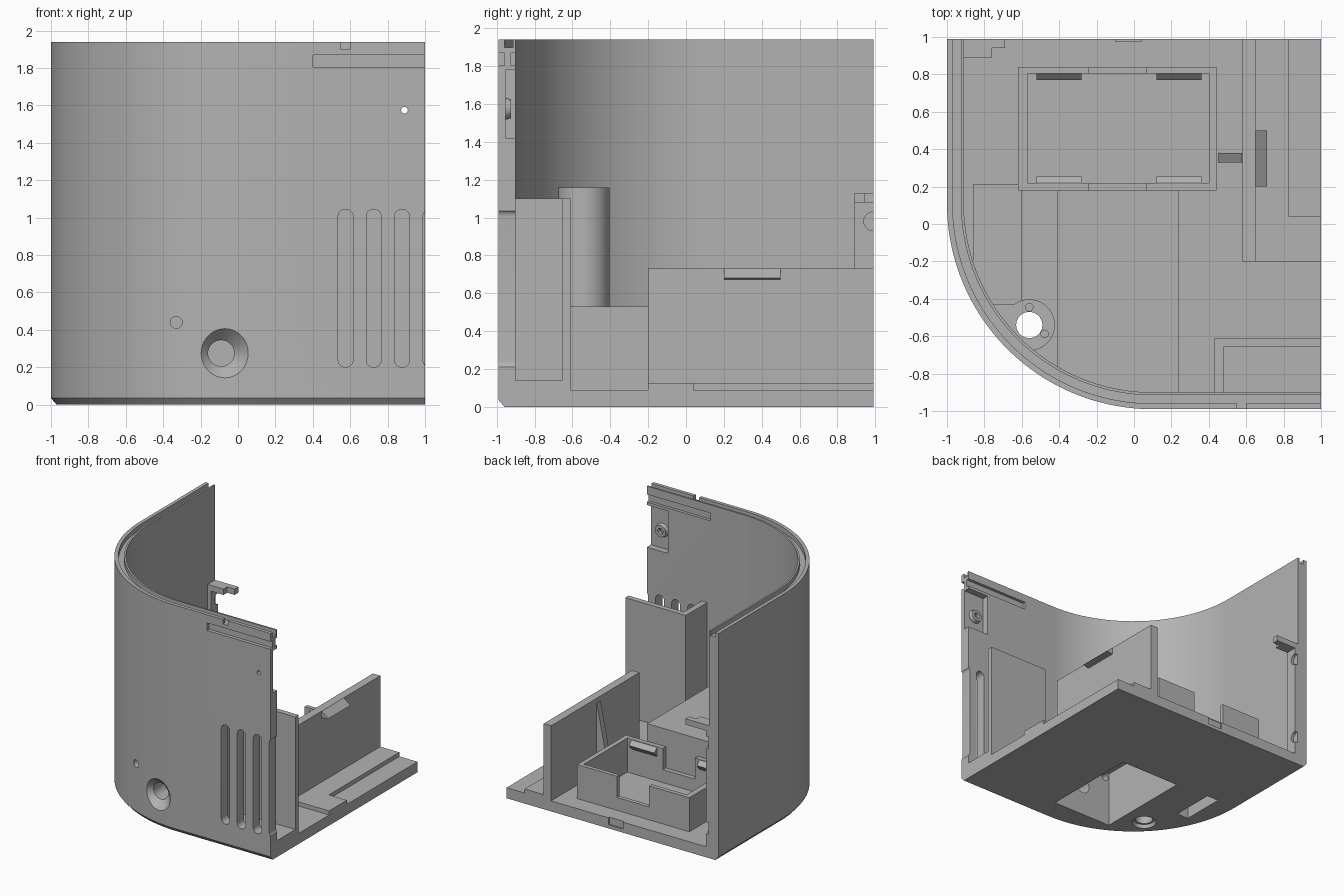
import bpy, bmesh, math
from mathutils import Vector, Matrix

old = bpy.data.objects.get("Cube")
if old:
    bpy.data.objects.remove(old, do_unlink=True)

grey = bpy.data.materials.new("plain grey")
grey.use_nodes = True
COLOUR = (0.45, 0.45, 0.45, 1)
grey.diffuse_color = COLOUR
grey.node_tree.nodes["Principled BSDF"].inputs["Base Color"].default_value = COLOUR

HEIGHT, FLOOR, BACK = 1.94, 0.09, 0.99


def finish(name, bm):
    bmesh.ops.recalc_face_normals(bm, faces=bm.faces)
    mesh = bpy.data.meshes.new(name)
    bm.to_mesh(mesh)
    bm.free()
    mesh.materials.append(grey)
    ob = bpy.data.objects.new(name, mesh)
    bpy.context.collection.objects.link(ob)
    return ob


def loft(name, rings):
    """Closed solid through rings that share a point count."""
    bm = bmesh.new()
    loops = [[bm.verts.new(p) for p in ring] for ring in rings]
    for a, b in zip(loops, loops[1:]):
        for i in range(len(a)):
            j = (i + 1) % len(a)
            bm.faces.new((a[i], a[j], b[j], b[i]))
    bm.faces.new(loops[0])
    bm.faces.new(loops[-1])
    return finish(name, bm)


def prism(name, pts, z0, z1):
    return loft(name, [[(x, y, z) for x, y in pts] for z in (z0, z1)])


def side_prism(name, pts, y0, y1):
    return loft(name, [[(x, y, z) for x, z in pts] for y in (y0, y1)])


def box(name, x0, x1, y0, y1, z0, z1):
    return prism(name, [(x0, y0), (x1, y0), (x1, y1), (x0, y1)], z0, z1)


def cone(name, a, b, r0, r1, sides=40):
    """Round bar from point a to point b."""
    a, b = Vector(a), Vector(b)
    turn = (b - a).to_track_quat("Z", "Y").to_matrix().to_4x4()
    bm = bmesh.new()
    bmesh.ops.create_cone(bm, cap_ends=True, segments=sides, radius1=r0, radius2=r1,
                          depth=(b - a).length,
                          matrix=Matrix.Translation((a + b) / 2) @ turn)
    return finish(name, bm)


def boolean(ob, tool, operation="DIFFERENCE"):
    mod = ob.modifiers.new("shape", "BOOLEAN")
    mod.operation, mod.solver, mod.object = operation, "EXACT", tool
    bpy.context.view_layer.objects.active = ob
    bpy.ops.object.modifier_apply(modifier=mod.name)
    bpy.data.objects.remove(tool, do_unlink=True)


def wall_path(inset, extra=0.0):
    """Side wall, round corner and front wall, seen from the top."""
    r = 1.1 - inset
    arc = [math.pi + math.pi / 2 * i / 48 for i in range(49)]
    return ([(-1 + inset, BACK + extra)]
            + [(0.1 + r * math.cos(t), 0.11 + r * math.sin(t)) for t in arc]
            + [(1 + extra, -0.99 + inset)])


def outline(inset, extra=0.0):
    return wall_path(inset, extra) + [(1 + extra, BACK + extra)]


def at(pts, z):
    return [(x, y, z) for x, y in pts]


def keep_inside(ob):
    boolean(ob, prism("limit", outline(0.045), 0.01, HEIGHT), "INTERSECT")


def slot(x, z0, z1, r):
    pts = [(x + r * math.cos(t), z0 + r + r * math.sin(t))
           for t in [math.pi + math.pi * i / 12 for i in range(13)]]
    pts += [(x + r * math.cos(t), z1 - r + r * math.sin(t))
            for t in [math.pi * i / 12 for i in range(13)]]
    return side_prism("slot", pts, -1.1, -0.85)


# Shell: chamfered base, curved wall, floor
shell = loft("shell", [at(outline(0.03), 0), at(outline(0), 0.035), at(outline(0), HEIGHT)])
boolean(shell, prism("hollow", outline(0.09, 0.2), FLOOR, 2.2))

# Rim groove and the small notch in its outer lip
rim = wall_path(0.03, 0.2) + wall_path(0.075, 0.2)[::-1]
boolean(shell, prism("rim groove", rim, 1.9, 2.1))
boolean(shell, box("rim notch", 0.55, 0.6, -1.1, -0.94, 1.9, 2.1))

# Rails cut into both faces of the front wall
boolean(shell, box("outer rail", 0.4, 1.2, -1.1, -0.96, 1.805, 1.87))
boolean(shell, box("inner rail", 0.4, 1.2, -0.925, -0.8, 1.805, 1.87))

# Vent slots, screw recess and pin hole
for i in range(4):
    boolean(shell, slot(0.575 + 0.151 * i, 0.2, 1.045, 0.04))
boolean(shell, box("recess", 0.8, 1.2, -0.955, -0.8, 1.42, 1.78))
boolean(shell, cone("pin hole", (0.89, -1.1, 1.575), (0.89, -0.8, 1.575), 0.018, 0.018, 16))

# Notch in the rear floor edge
boolean(shell, box("edge notch", -0.1, 0.04, 0.975, 1.1, 0.03, 0.2))

# Raised blocks on the floor
centre_block = box("centre_block", -0.41, 0.24, -0.96, 0.18, 0.06, 0.53)
side_block = box("side_block", -0.86, -0.6, -0.43, 0.21, 0.06, 0.3)
for ob in (centre_block, side_block):
    keep_inside(ob)

# Openings from below and from the front
for ob in (shell, centre_block):
    boolean(ob, box("pocket", -0.37, 0.2, -0.76, 0.1, -0.1, 0.48))
    boolean(ob, cone("sink", (-0.09, -1.0, 0.275), (-0.09, -0.91, 0.275), 0.155, 0.07))
    boolean(ob, cone("bore", (-0.09, -1.1, 0.275), (-0.09, -0.7, 0.275), 0.07, 0.07))
    boolean(ob, cone("lamp hole", (-0.33, -1.1, 0.44), (-0.33, -0.7, 0.44), 0.032, 0.032, 20))
for ob in (shell, side_block):
    boolean(ob, box("lower slot", -0.79, -0.68, -0.26, 0.12, -0.1, 0.2))

# Corner post with its web
post = cone("corner_post", (-0.56, -0.54, 0.03), (-0.56, -0.54, 1.16), 0.137, 0.137, 48)
web = box("post_web", -0.8, -0.58, -0.69, -0.43, 0.06, 1.16)
keep_inside(web)
for ob in (post, web, shell):
    boolean(ob, cone("post bore", (-0.56, -0.54, -0.1), (-0.56, -0.54, 1.3), 0.07, 0.07))
boolean(shell, cone("post sink", (-0.56, -0.54, -0.01), (-0.56, -0.54, 0.08), 0.1, 0.07))
for i in range(3):
    t = math.pi / 2 + i * math.tau / 3
    x, y = -0.56 + 0.095 * math.cos(t), -0.54 + 0.095 * math.sin(t)
    boolean(post, cone("dimple", (x, y, 1.14), (x, y, 1.2), 0.02, 0.02, 16))

# Tall corner screen behind the vents
box("screen_panel", 0.43, 1, -0.655, -0.61, 0.06, 1.1)
box("screen_side", 0.43, 0.48, -0.93, -0.64, 0.06, 1.1)
box("screen_floor", 0.46, 1, -0.93, -0.64, 0.06, 0.14)

# Partition with hook, rib and raised pad
pad = box("floor_pad", 0.58, 1, -0.2, BACK, 0.06, 0.125)
boolean(pad, box("pad step", 0.83, 1.2, 0.04, 1.2, FLOOR, 0.2))
box("partition", 0.58, 0.65, -0.2, BACK, 0.06, 0.73)
side_prism("partition_hook", [(0.64, 0.73), (0.65, 0.73), (0.71, 0.68), (0.64, 0.67)], 0.2, 0.5)
side_prism("partition_rib", [(0.59, 0.08), (0.59, 0.69), (0.575, 0.69), (0.45, 0.08)], 0.33, 0.38)

# Tray with notched long walls and clips
tray = box("tray", -0.62, 0.44, 0.18, 0.84, 0.06, 0.38)
boolean(tray, box("tray hollow", -0.57, 0.4, 0.22, 0.805, FLOOR, 0.6))
boolean(tray, box("tray notch", -0.24, 0.065, 0.1, 0.9, 0.2, 0.6))
for x in (-0.52, 0.12):
    for wall, tip in ((0.215, 0.255), (0.81, 0.77)):
        pts = [(wall, 0.38), (tip, 0.34), (wall, 0.29)]
        loft("tray_clip", [[(px, y, z) for y, z in pts] for px in (x, x + 0.24)])

# Bracket on the side wall at the back
bracket = box("bracket_plate", -0.93, -0.88, 0.89, BACK, 0.06, 1.13)
for z in (0.25, 0.98):
    boolean(bracket, cone("hole", (-0.905, 0.99, z), (-0.7, 0.99, z), 0.05, 0.05, 24))
box("bracket_arm", -0.92, -0.76, 0.89, BACK, 1.08, 1.13)
box("bracket_tip", -0.77, -0.69, 0.94, BACK, 1.08, 1.13)

# Screw ring in the wall recess
ring = cone("screw_ring", (0.89, -0.96, 1.575), (0.89, -0.925, 1.575), 0.06, 0.05)
boolean(ring, cone("hole", (0.89, -1, 1.575), (0.89, -0.8, 1.575), 0.025, 0.025, 20))

# Smooth the round parts, keep the edges sharp
for ob in bpy.context.collection.objects:
    ob.select_set(ob.type == "MESH" and grey.name in ob.data.materials)
bpy.context.view_layer.objects.active = shell
bpy.ops.object.shade_smooth_by_angle(angle=math.radians(30))
